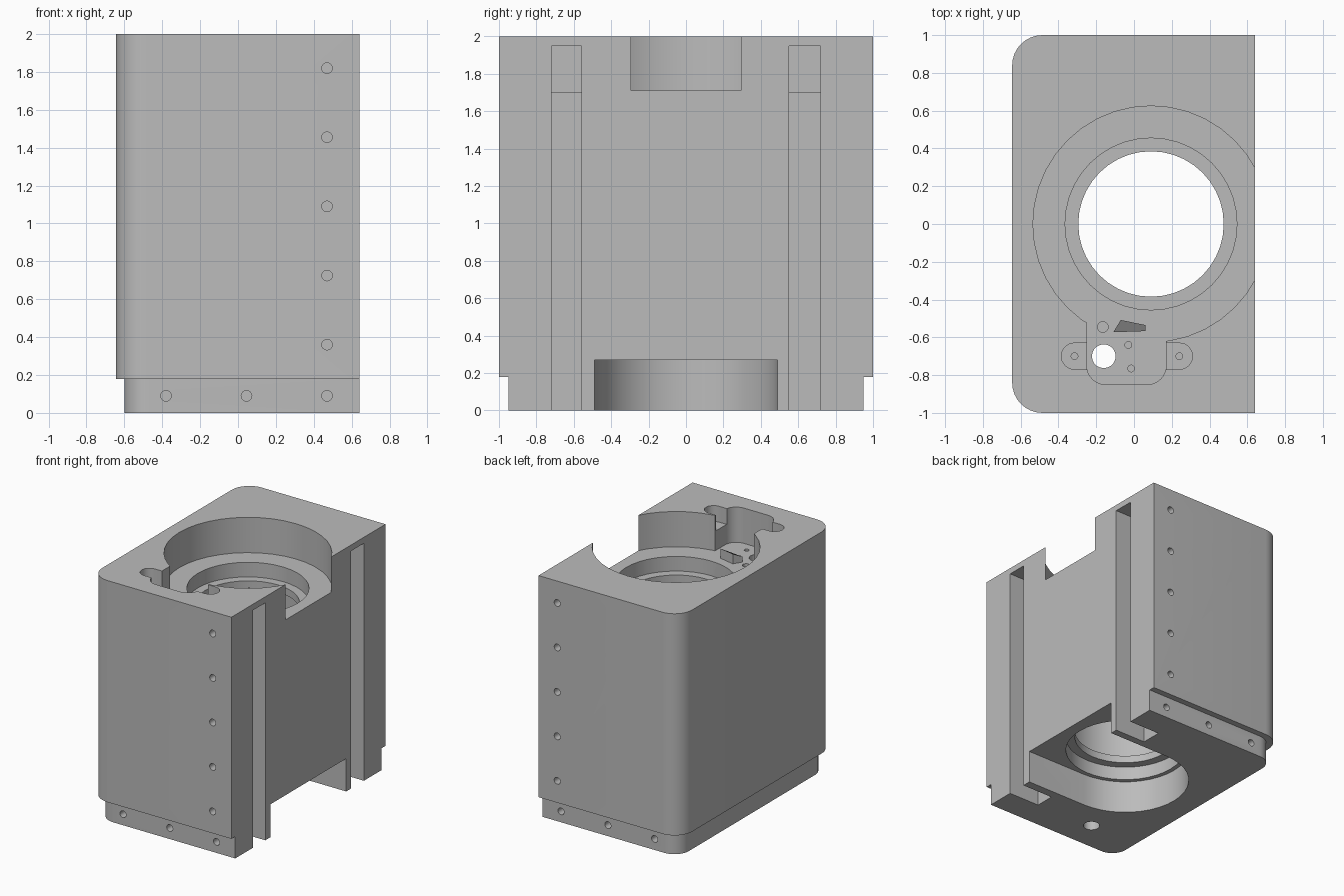
import bpy, bmesh
from math import cos, sin, pi, sqrt
from mathutils import Matrix

if "Cube" in bpy.data.objects:
    bpy.data.objects.remove(bpy.data.objects["Cube"], do_unlink=True)

grey = bpy.data.materials.new("plain grey")
grey.use_nodes = True
grey.diffuse_color = (0.5, 0.5, 0.5, 1)
grey.node_tree.nodes["Principled BSDF"].inputs["Base Color"].default_value = (0.5, 0.5, 0.5, 1)

AXIS_X = 0.09      # centre of the main bore
FLOOR = 1.71       # floor of the top recess
SIDE = 0.64        # flat slotted side


def finish(bm, name):
    bmesh.ops.recalc_face_normals(bm, faces=bm.faces)
    mesh = bpy.data.meshes.new(name)
    bm.to_mesh(mesh)
    bm.free()
    mesh.materials.append(grey)
    obj = bpy.data.objects.new(name, mesh)
    bpy.context.collection.objects.link(obj)
    return obj


def prism(name, outline, z0, z1):
    """Extrude a flat outline upwards."""
    bm = bmesh.new()
    face = bm.faces.new([bm.verts.new((x, y, z0)) for x, y in outline])
    top = bmesh.ops.extrude_face_region(bm, geom=[face])["geom"]
    bmesh.ops.translate(bm, vec=(0, 0, z1 - z0),
                        verts=[v for v in top if isinstance(v, bmesh.types.BMVert)])
    return finish(bm, name)


def arc(cx, cy, r, a0, a1, n=8):
    return [(cx + r * cos(a0 + (a1 - a0) * i / n), cy + r * sin(a0 + (a1 - a0) * i / n))
            for i in range(n + 1)]


def box(name, x0, x1, y0, y1, z0, z1):
    return prism(name, [(x0, y0), (x1, y0), (x1, y1), (x0, y1)], z0, z1)


def rod(name, x, y, z, r, length, along="Z", n=20):
    bm = bmesh.new()
    turn = Matrix.Rotation(pi / 2, 4, "X") if along == "Y" else Matrix()
    bmesh.ops.create_cone(bm, cap_ends=True, segments=n, radius1=r, radius2=r,
                          depth=length, matrix=Matrix.Translation((x, y, z)) @ turn)
    return finish(bm, name)


def lathe(name, profile, n):
    """Stack rings of (radius, z) around the bore axis."""
    bm = bmesh.new()
    rings = [[bm.verts.new((AXIS_X + r * cos(2 * pi * i / n), r * sin(2 * pi * i / n), z))
              for i in range(n)] for r, z in profile]
    for a, b in zip(rings, rings[1:]):
        for i in range(n):
            j = (i + 1) % n
            bm.faces.new((a[i], a[j], b[j], b[i]))
    bm.faces.new(rings[0])
    bm.faces.new(rings[-1])
    return finish(bm, name)


def combine(target, tool, operation="DIFFERENCE"):
    tool.hide_render = True
    mod = target.modifiers.new(tool.name, "BOOLEAN")
    mod.operation, mod.solver, mod.object = operation, "EXACT", tool
    bpy.context.view_layer.objects.active = target
    bpy.ops.object.modifier_apply(modifier=mod.name)
    bpy.data.objects.remove(tool, do_unlink=True)


def rounded_slab(name, x0, half, r, z0, z1):
    """Block with a flat right side and two rounded left corners."""
    outline = [(SIDE, -half), (SIDE, half)]
    outline += arc(x0 + r, half - r, r, pi / 2, pi)
    outline += arc(x0 + r, r - half, r, pi, 1.5 * pi)
    return prism(name, outline, z0, z1)


# Main block with its stepped foot
body = rounded_slab("housing_body", -0.645, 1.0, 0.16, 0.18, 2.0)
combine(body, rounded_slab("foot", -0.6, 0.95, 0.13, 0.0, 0.5), "UNION")

# Stepped bore with two lips and a wide top recess
combine(body, lathe("bore", [(0.455, -0.1), (0.455, 0.38), (0.385, 0.38), (0.385, 0.44),
                             (0.455, 0.44), (0.455, 1.53), (0.385, 1.53), (0.385, 1.59),
                             (0.455, 1.59), (0.455, FLOOR), (0.625, FLOOR), (0.625, 2.1)], 40))

# Open-ended recess in the underside
recess = arc(AXIS_X, 0, 0.49, pi / 2, 1.5 * pi, 20) + [(0.8, -0.49), (0.8, 0.49)]
combine(body, prism("bottom_recess", recess, -0.1, 0.27))

# Vertical slots in the flat side, deeper below the recess floor
for y0, y1 in ((-0.72, -0.56), (0.55, 0.72)):
    combine(body, box("slot_deep", 0.36, 0.8, y0, y1, -0.1, 1.70))
    combine(body, box("slot_shallow", 0.48, 0.8, y0, y1, 1.6, 1.95))

# Side pocket joined to the recess, with a shallow ear on each side
pocket = [(0.17, -0.45), (-0.25, -0.45)]
pocket += arc(-0.15, -0.75, 0.1, pi, 1.5 * pi) + arc(0.07, -0.75, 0.1, 1.5 * pi, 2 * pi)
combine(body, prism("pocket", pocket, FLOOR, 2.1))
ears = arc(-0.315, -0.70, 0.07, pi / 2, 1.5 * pi) + arc(0.24, -0.70, 0.07, -pi / 2, pi / 2)
combine(body, prism("ears", ears, 1.87, 2.1))

# Holes in the pocket floor and ears
combine(body, rod("cable_hole", -0.16, -0.70, 1, 0.063, 2.4))
for x, y, z, r in ((-0.165, -0.545, FLOOR, 0.028), (-0.03, -0.64, FLOOR, 0.018),
                   (-0.015, -0.765, FLOOR, 0.018), (-0.315, -0.70, 1.87, 0.018),
                   (0.24, -0.70, 1.87, 0.018)):
    combine(body, rod("pin_hole", x, y, z, r, 0.2, n=16))

# Screw holes on the front and back
for side in (-1, 1):
    for i in range(5):
        combine(body, rod("screw_hole", 0.47, side, 0.36 + 0.365 * i, 0.028, 0.2, "Y", 16))
    for x in (-0.38, 0.045, 0.47):
        combine(body, rod("foot_hole", x, side * 0.95, 0.09, 0.028, 0.2, "Y", 16))

# Small wedge block standing on the pocket floor
wedge = prism("wedge_block", [(-0.11, -0.573), (0.06, -0.567), (0.06, -0.535), (-0.07, -0.508)],
              FLOOR - 0.01, FLOOR + 0.08)
for v in wedge.data.vertices:
    if v.co.z > FLOOR and v.co.y < -0.55:
        v.co.z -= 0.035

# Smooth the curved walls, keep the edges sharp
bpy.ops.object.select_all(action="DESELECT")
body.select_set(True)
bpy.context.view_layer.objects.active = body
bpy.ops.object.shade_smooth_by_angle(angle=pi / 6)
